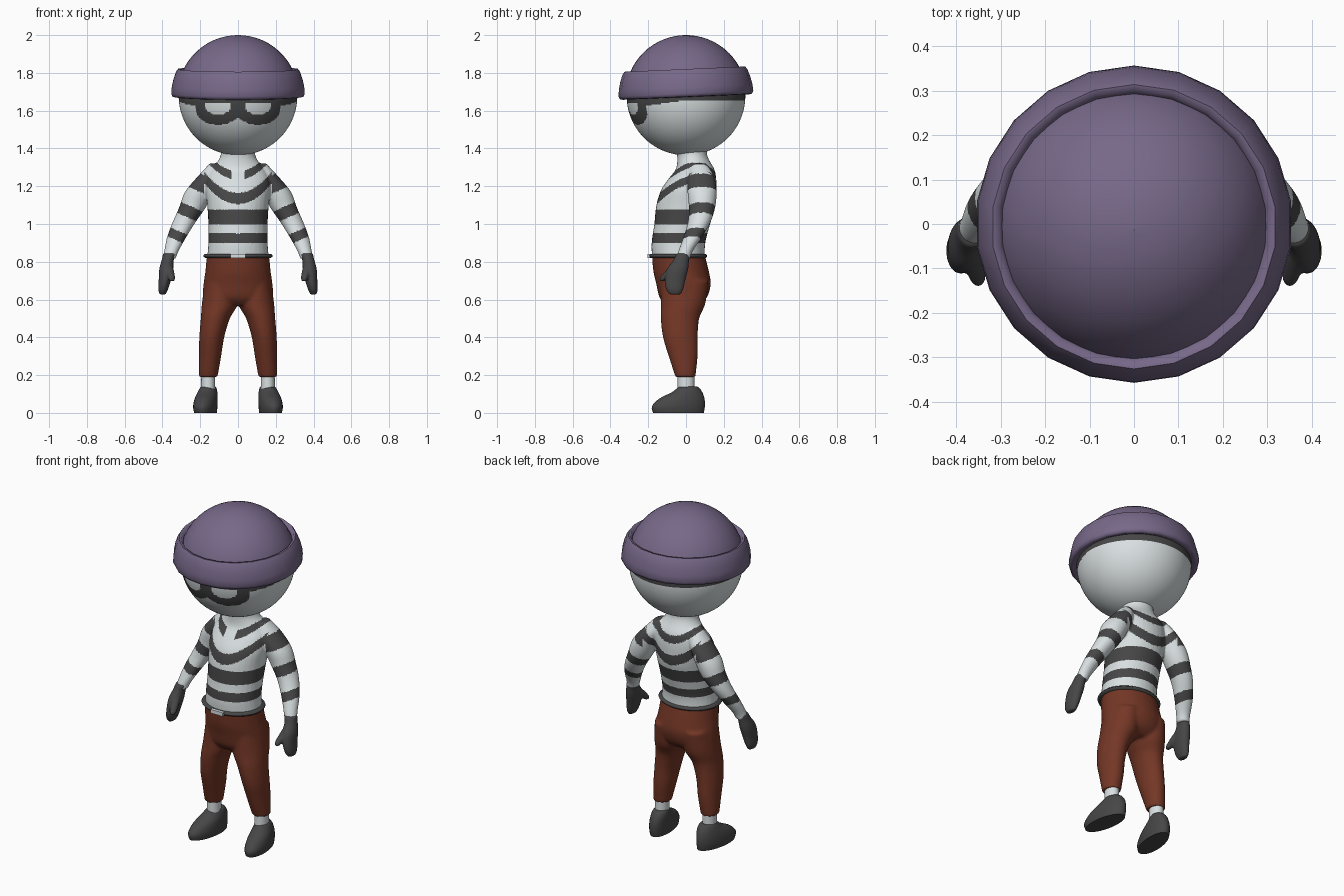
import bpy, bmesh, math
from mathutils import Matrix, Vector

if "Cube" in bpy.data.objects:
    bpy.data.objects.remove(bpy.data.objects["Cube"])


def material(name, rgb):
    m = bpy.data.materials.new(name)
    m.diffuse_color = (*rgb, 1)
    m.use_nodes = True
    m.node_tree.nodes["Principled BSDF"].inputs["Base Color"].default_value = m.diffuse_color
    return m


WHITE = material("pale grey", (0.70, 0.75, 0.76))
DARK = material("charcoal", (0.062, 0.062, 0.062))
BROWN = material("rust brown", (0.175, 0.038, 0.019))
PURPLE = material("dusty purple", (0.185, 0.14, 0.25))


def catmull(a, b, c, d, t):
    return [0.5 * (2*q + (r - p)*t + (2*p - 5*q + 4*r - s)*t*t + (3*q - p - 3*r + s)*t**3)
            for p, q, r, s in zip(a, b, c, d)]


def loft(bm, sections, side=1, n=32, steps=4):
    """Closed tube through horizontal ellipses (x, y, z, rx, ry)."""
    last = len(sections) - 1
    rows = []
    for i in range(last):
        a, b, c, d = (sections[min(max(k, 0), last)] for k in (i-1, i, i+1, i+2))
        rows += [catmull(a, b, c, d, s / steps) for s in range(steps)]
    rows.append(sections[-1])
    rings = []
    for x, y, z, rx, ry in rows:
        angles = [2 * math.pi * k / n for k in range(n)]
        rings.append([bm.verts.new((side * (x + rx*math.cos(a)), y + ry*math.sin(a), z)) for a in angles])
    skin(bm, rings)
    bm.faces.new(rings[0])
    bm.faces.new(rings[-1])


def skin(bm, rings):
    n = len(rings[0])
    for lo, hi in zip(rings, rings[1:]):
        for k in range(n):
            bm.faces.new((lo[k], lo[(k+1) % n], hi[(k+1) % n], hi[k]))


def lathe(bm, profile, n):
    skin(bm, [[bm.verts.new((r*math.sin(2*math.pi*k/n), r*math.cos(2*math.pi*k/n), z))
               for k in range(n)] for r, z in profile])


def finish(name, bm, mats, voxel=0, smooth=4, rule=None, angle=50):
    bmesh.ops.recalc_face_normals(bm, faces=bm.faces)
    me = bpy.data.meshes.new(name)
    bm.to_mesh(me)
    bm.free()
    ob = bpy.data.objects.new(name, me)
    bpy.context.collection.objects.link(ob)
    bpy.ops.object.select_all(action='DESELECT')
    bpy.context.view_layer.objects.active = ob
    ob.select_set(True)
    if voxel:
        # fuse overlapping tubes into one smooth skin
        r = ob.modifiers.new("fuse", 'REMESH')
        r.mode = 'VOXEL'
        r.voxel_size = voxel
        s = ob.modifiers.new("soften", 'SMOOTH')
        s.factor = 0.5
        s.iterations = smooth
        for m in ("fuse", "soften"):
            bpy.ops.object.modifier_apply(modifier=m)
    ob.data.materials.clear()
    for m in mats:
        ob.data.materials.append(m)
    if rule:
        for p in ob.data.polygons:
            p.material_index = int(rule(*p.center))
    bpy.ops.object.shade_smooth_by_angle(angle=math.radians(angle))
    return ob


# Striped shirt with neck, sleeves and wrists
def stripes(x, y, z):
    x = abs(x)
    if x > 0.18:
        t = (x - 0.19) * 0.408 + (1.22 - z) * 0.913
        return -0.04 < t < 0.05 or 0.14 < t < 0.20 or 0.285 < t < 0.335
    if z < 1.09:
        return 1.0 < z < 1.075 or 0.90 < z < 0.95
    f = z - 3.5 * x * x
    return 1.105 < f < 1.165 or (1.235 < f < 1.28 and (x > 0.035 or y > 0.05))


bm = bmesh.new()
loft(bm, [(0, -.04, .825, .163, .14), (0, -.04, .90, .157, .142), (0, -.02, 1.0, .157, .148),
          (0, 0, 1.1, .163, .157), (0, .015, 1.18, .172, .147), (0, .034, 1.24, .167, .126),
          (0, .048, 1.29, .143, .102), (0, .038, 1.34, .102, .084), (0, .03, 1.38, .09, .08),
          (0, .03, 1.43, .1, .09)])
for s in (1, -1):
    loft(bm, [(.12, .07, 1.32, .03, .04), (.155, .08, 1.25, .06, .07), (.205, .085, 1.17, .076, .077),
              (.24, .085, 1.09, .071, .07), (.285, .07, 1.01, .061, .06), (.325, .035, .93, .051, .049),
              (.353, -.003, .855, .038, .038), (.364, -.015, .815, .034, .036)], s)
finish("striped_shirt", bm, [WHITE, DARK], 0.0065, 8, stripes, 80)

# Trousers
bm = bmesh.new()
loft(bm, [(0, -.04, .835, .165, .14), (0, -.026, .75, .173, .147), (0, -.013, .68, .183, .144),
          (0, -.015, .61, .185, .125), (0, -.02, .57, .16, .085)])
for s in (1, -1):
    loft(bm, [(.09, -.005, .70, .085, .125), (.096, -.015, .58, .095, .118), (.12, -.032, .5, .077, .102),
              (.139, -.03, .4, .066, .092), (.148, -.015, .3, .059, .077), (.158, -.003, .19, .05, .053)], s)
finish("trousers", bm, [BROWN], 0.008, 8, angle=60)

# Belt and buckle
bm = bmesh.new()
loft(bm, [(0, -.043, .82, .174, .147), (0, -.043, .831, .184, .155), (0, -.043, .842, .174, .147)])
finish("belt", bm, [DARK])
bm = bmesh.new()
bmesh.ops.create_cube(bm, size=1, matrix=Matrix.Translation((0, -.197, .831)) @ Matrix.Diagonal((.08, .014, .022, 1)))
finish("belt_buckle", bm, [WHITE])

for s, label in ((1, "left"), (-1, "right")):
    # Mitten gloves with a thumb
    bm = bmesh.new()
    loft(bm, [(.36, -.013, .845, .036, .038), (.372, -.025, .81, .032, .042), (.38, -.045, .76, .037, .056),
              (.388, -.058, .70, .032, .054), (.396, -.06, .655, .026, .046), (.399, -.058, .627, .016, .03)], s)
    loft(bm, [(.372, -.05, .79, .022, .026), (.36, -.085, .748, .022, .027),
              (.352, -.115, .715, .019, .023), (.349, -.126, .697, .012, .014)], s)
    finish(label + "_glove", bm, [DARK], 0.006, 4, angle=60)
    # Ankles
    bm = bmesh.new()
    loft(bm, [(.158, 0, .10, .038, .044), (.158, 0, .22, .036, .044)], s)
    finish(label + "_ankle", bm, [WHITE])
    # Shoes, toes turned slightly out
    bm = bmesh.new()
    loft(bm, [(.167, -.04, 0, .058, .134), (.168, -.04, .035, .062, .14), (.166, -.022, .075, .059, .12),
              (.162, .006, .11, .051, .08), (.159, .012, .135, .041, .055), (.158, .01, .141, .03, .04)], s)
    for v in bm.verts:
        v.co.x -= s * 0.13 * v.co.y
    finish(label + "_shoe", bm, [DARK])


# Head with painted eye mask
def mask(x, y, z):
    x = abs(x)
    if z > 1.655 + 0.14 * min(y, 0):
        dark = True
    else:
        dark = y < 0 and ((x - .105) / .12)**2 + ((z - 1.61) / .085)**2 < 1
    eye = y < 0 and z < 1.643 and ((x - .105) / .069)**2 + ((z - 1.625) / .046)**2 < 1
    return dark and not eye


bm = bmesh.new()
lathe(bm, [(.314 * math.cos(a), 1.678 + .314 * math.sin(a))
           for a in (math.radians(-89.5 + 1.25 * k) for k in range(92))], 200)
finish("head", bm, [WHITE, DARK], rule=mask, angle=80)

# Knitted cap: dome and rolled brim, tipped slightly forward
tilt = Matrix.Translation((0, 0, 1.68)) @ Matrix.Rotation(math.radians(2.5), 4, 'X') @ Matrix.Translation((0, 0, -1.68))
bm = bmesh.new()
lathe(bm, [(max(.321 * math.cos(a), .001), 1.679 + .321 * math.sin(a))
           for a in (math.radians(12 + 6 * k) for k in range(14))], 44)
bm.transform(tilt)
finish("cap_dome", bm, [PURPLE], angle=60)
bm = bmesh.new()
lathe(bm, [(.305, 1.685), (.335, 1.672), (.350, 1.675), (.357, 1.69), (.354, 1.725), (.345, 1.765),
           (.331, 1.805), (.320, 1.820), (.307, 1.818), (.297, 1.795)], 22)
bm.transform(tilt)
finish("cap_brim", bm, [PURPLE], angle=60)
